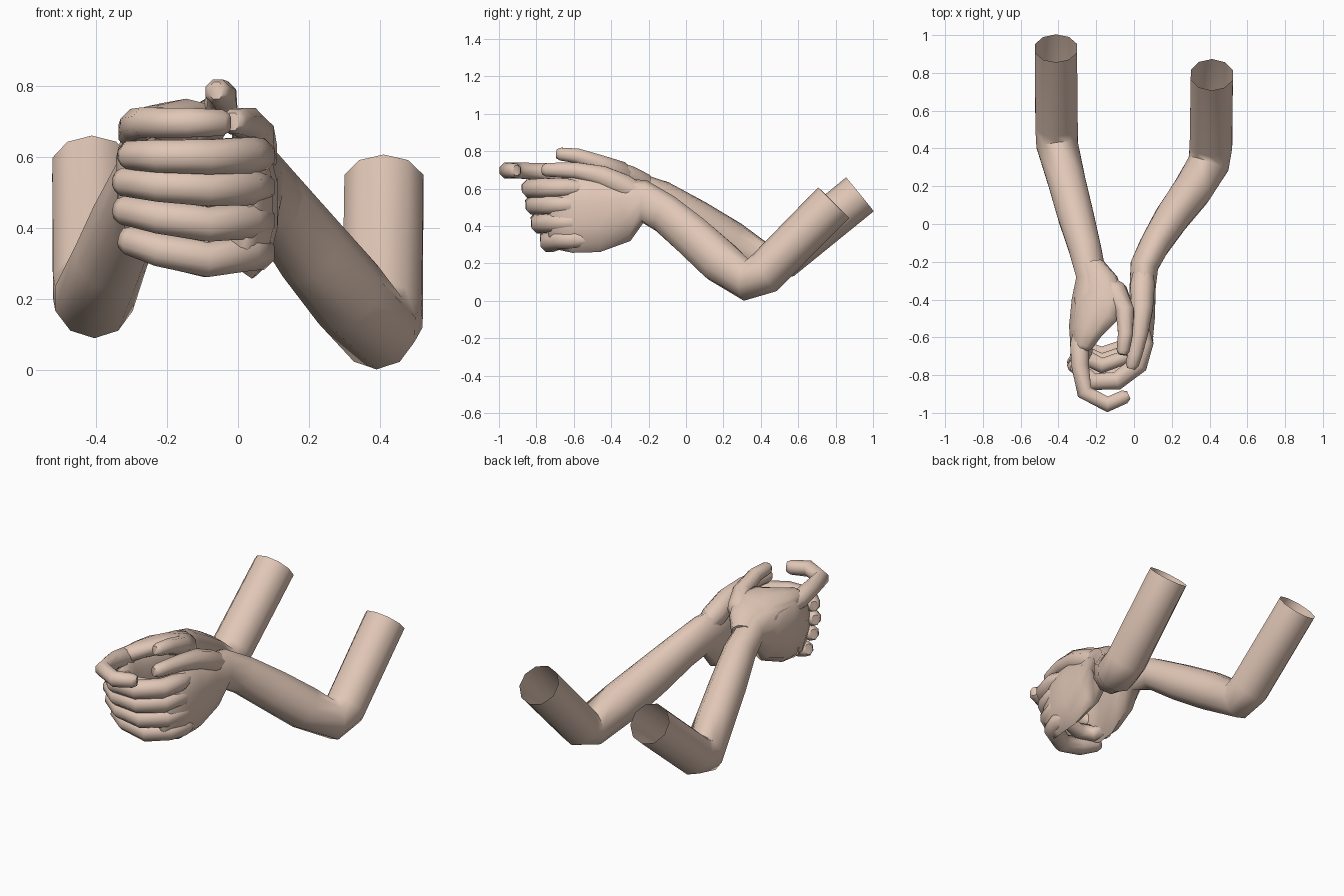
import bpy, bmesh, math
from mathutils import Vector

skin = bpy.data.materials.new("skin")
skin.diffuse_color = (0.75, 0.57, 0.47, 1)


def loft(name, sections, sides=10, open_start=False, roll=0.0):
    """Skin elliptical rings (x, y, z, half_width, half_height) along a path."""
    bm = bmesh.new()
    pts = [Vector(s[:3]) for s in sections]
    rings = []

    def ring(c, t, w, h):
        side = t.cross(Vector((0, 0, 1))).normalized()
        up = side.cross(t).normalized()
        cr, sr = math.cos(roll), math.sin(roll)
        side, up = side * cr - up * sr, up * cr + side * sr
        angles = [2 * math.pi * (i + 0.5) / sides for i in range(sides)]
        rings.append([bm.verts.new(c + side * w * math.cos(a) + up * h * math.sin(a))
                      for a in angles])

    for i, s in enumerate(sections):
        before = (pts[i] - pts[max(i - 1, 0)]).normalized()
        after = (pts[min(i + 1, len(pts) - 1)] - pts[i]).normalized()
        t = (before + after).normalized()
        ring(pts[i], t, s[3], s[4])
    # rounded tip
    w, h = sections[-1][3:5]
    ring(pts[-1] + t * min(w, h) * 0.6, t, w * 0.6, h * 0.7)

    for a, b in zip(rings, rings[1:]):
        for i in range(sides):
            j = (i + 1) % sides
            bm.faces.new((a[i], a[j], b[j], b[i]))
    bm.faces.new(rings[-1])
    if not open_start:
        bm.faces.new(rings[0][::-1])
    bmesh.ops.recalc_face_normals(bm, faces=bm.faces)
    mesh = bpy.data.meshes.new(name)
    bm.to_mesh(mesh)
    bm.free()
    mesh.materials.append(skin)
    obj = bpy.data.objects.new(name, mesh)
    bpy.context.collection.objects.link(obj)
    bpy.ops.object.select_all(action='DESELECT')
    bpy.context.view_layer.objects.active = obj
    obj.select_set(True)
    bpy.ops.object.shade_smooth_by_angle(angle=math.radians(60))
    return obj


def finger(name, points, radii):
    loft(name, [(*p, r, r) for p, r in zip(points, radii)], sides=8)


# Arms: open upper arm, bent elbow, tapering forearm, wrist, upright palm
loft("right_arm_and_palm", [
    (0.412, 0.79, 0.525, 0.117, 0.117),
    (0.408, 0.42, 0.15, 0.118, 0.117),
    (0.395, 0.32, 0.113, 0.116, 0.113),
    (0.31, 0.18, 0.213, 0.108, 0.122),
    (0.205, 0.04, 0.34, 0.097, 0.118),
    (0.11, -0.11, 0.465, 0.083, 0.108),
    (0.055, -0.22, 0.53, 0.078, 0.115),
    (0.045, -0.34, 0.49, 0.072, 0.175),
    (0.047, -0.48, 0.465, 0.068, 0.205),
    (0.038, -0.61, 0.462, 0.065, 0.205),
    (0.01, -0.70, 0.462, 0.055, 0.185),
], open_start=True)
loft("left_arm_and_palm", [
    (-0.413, 0.93, 0.57, 0.117, 0.117),
    (-0.41, 0.52, 0.235, 0.118, 0.117),
    (-0.407, 0.42, 0.20, 0.116, 0.112),
    (-0.36, 0.24, 0.315, 0.105, 0.113),
    (-0.31, 0.05, 0.435, 0.10, 0.108),
    (-0.26, -0.13, 0.55, 0.09, 0.092),
    (-0.225, -0.28, 0.60, 0.085, 0.095),
    (-0.245, -0.40, 0.565, 0.088, 0.165),
    (-0.275, -0.54, 0.54, 0.072, 0.195),
    (-0.28, -0.64, 0.53, 0.06, 0.19),
    (-0.265, -0.70, 0.53, 0.05, 0.17),
], open_start=True)

# Fleshy web between the left thumb and the back of the hand
loft("left_thumb_web", [
    (-0.225, -0.22, 0.61, 0.07, 0.07),
    (-0.195, -0.31, 0.645, 0.115, 0.07),
    (-0.18, -0.40, 0.685, 0.145, 0.06),
    (-0.20, -0.47, 0.70, 0.125, 0.055),
    (-0.245, -0.56, 0.695, 0.085, 0.05),
    (-0.27, -0.64, 0.69, 0.055, 0.045),
], roll=-math.radians(-18))

# Four right fingers wrap across the front: base, middle and tip height, y shift
for name, zb, zm, zt, dy in (("index", 0.605, 0.60, 0.605, 0.0),
                             ("middle", 0.515, 0.51, 0.53, 0.02),
                             ("ring", 0.42, 0.41, 0.45, 0.05),
                             ("pinky", 0.33, 0.31, 0.365, 0.10)):
    reach = -0.015 if name in ("middle", "ring") else 0
    finger("right_" + name + "_finger", [
        (0.045, -0.52 + dy * 0.3, zb), (0.055, -0.63 + dy * 0.4, zb),
        (0.022, -0.745 + dy * 0.7, zb),
        (-0.09, -0.83 + dy, zm), (-0.22, -0.835 + dy, (zm + zt) / 2),
        (-0.305 + reach, -0.755 + dy * 0.6, zt)],
        [0.03, 0.052, 0.055, 0.053, 0.05, 0.043])

# Three left fingers tuck inside the right hand
for name, z, dy in (("middle", 0.58, 0.0), ("ring", 0.49, 0.025), ("pinky", 0.40, 0.06)):
    finger("left_" + name + "_finger", [
        (-0.28, -0.60 + dy * 0.3, z), (-0.265, -0.70 + dy * 0.7, z),
        (-0.17, -0.75 + dy, z), (-0.06, -0.71 + dy, z)],
        [0.05, 0.048, 0.045, 0.04])

# Left index hooks over the top at the front
finger("left_index_finger", [
    (-0.27, -0.52, 0.64), (-0.287, -0.64, 0.67), (-0.285, -0.75, 0.69),
    (-0.262, -0.89, 0.697), (-0.14, -0.955, 0.697), (-0.05, -0.915, 0.697)],
    [0.04, 0.055, 0.05, 0.046, 0.045, 0.04])

# Thumbs lie side by side on top, pointing forward
finger("left_thumb", [
    (-0.20, -0.29, 0.62), (-0.095, -0.365, 0.685), (-0.048, -0.46, 0.73),
    (-0.045, -0.58, 0.775), (-0.058, -0.67, 0.785)],
    [0.06, 0.068, 0.053, 0.043, 0.037])
finger("right_thumb", [
    (0.05, -0.22, 0.56), (0.045, -0.33, 0.61), (0.043, -0.45, 0.665),
    (0.03, -0.58, 0.695), (0.005, -0.69, 0.70), (-0.01, -0.745, 0.70)],
    [0.05, 0.07, 0.062, 0.048, 0.042, 0.038])
